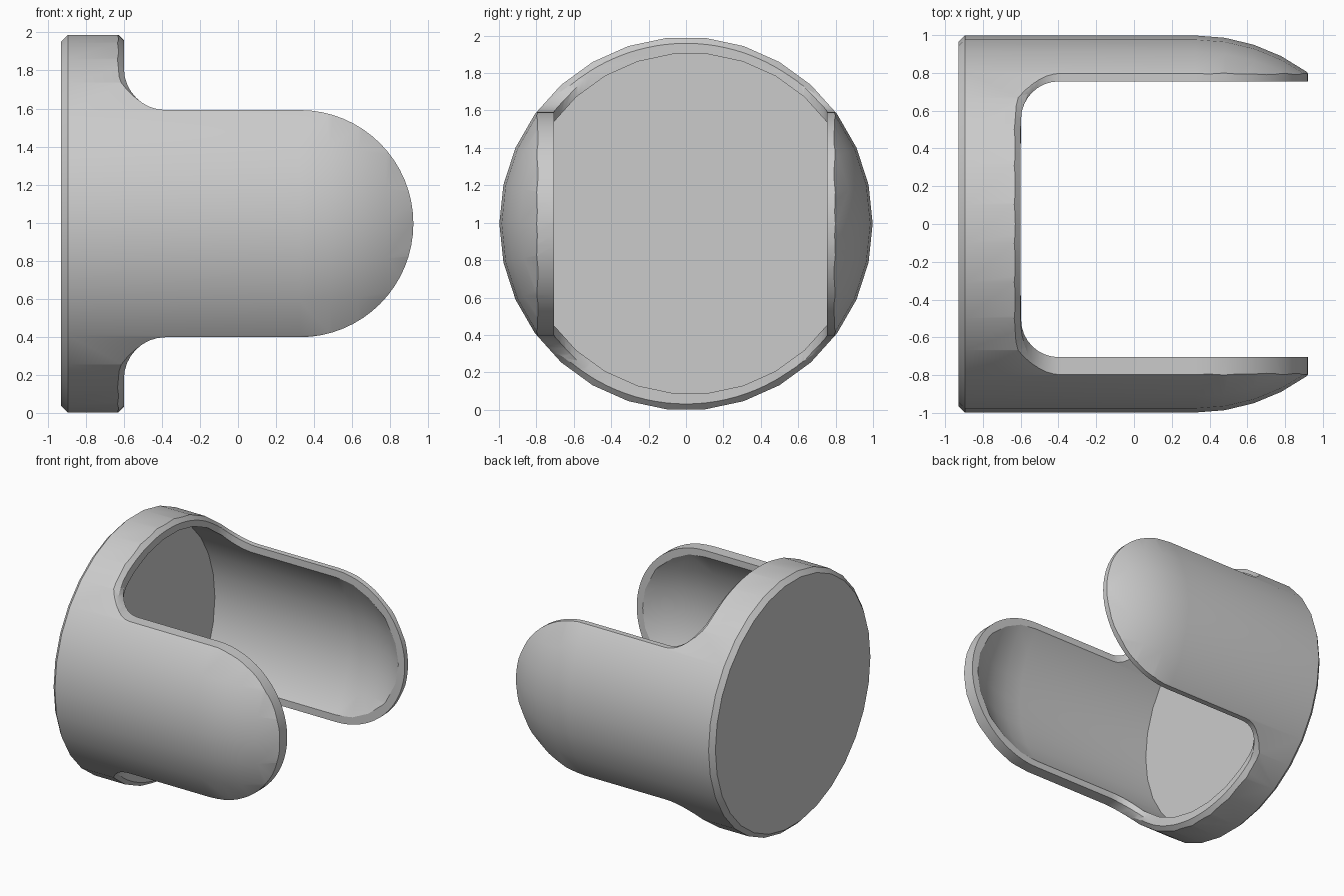
import bpy, bmesh
from math import sin, cos, pi, sqrt, radians

cube = bpy.data.objects.get("Cube")
if cube:
    bpy.data.objects.remove(cube)

AXIS_Z = 0.995      # height of the shell's long axis
OUTER = 0.998       # outer radius
INNER = 0.911       # radius of the hollow
TIP = 0.325         # where the tube turns into a dome
ARM = 0.597         # half width of each arm
FILLET = 0.22       # radius between arm and base rim
RIM = -0.6          # end of the base rim
CORNER = RIM + FILLET

grey = bpy.data.materials.new("plain_grey")
grey.use_nodes = True
grey.diffuse_color = (0.6, 0.6, 0.6, 1)
grey.node_tree.nodes["Principled BSDF"].inputs["Base Color"].default_value = (0.6, 0.6, 0.6, 1)


def finish(name, bm):
    bmesh.ops.remove_doubles(bm, verts=bm.verts, dist=1e-5)
    bmesh.ops.recalc_face_normals(bm, faces=bm.faces)
    mesh = bpy.data.meshes.new(name)
    bm.to_mesh(mesh)
    bm.free()
    mesh.materials.append(grey)
    obj = bpy.data.objects.new(name, mesh)
    bpy.context.collection.objects.link(obj)
    return obj


def domed_tube(name, start, radius, y):
    """Lathe a profile about the x axis and close it with a round dome."""
    dome = [(TIP + radius * sin(a), radius * cos(a)) for a in (i * pi / 20 for i in range(10))]
    profile = start + dome + [(TIP + radius, 0)]
    bm = bmesh.new()
    verts = [bm.verts.new((x, y + r, AXIS_Z)) for x, r in profile]
    edges = [bm.edges.new(pair) for pair in zip(verts, verts[1:])]
    bmesh.ops.spin(bm, geom=verts + edges, cent=(0, y, AXIS_Z), axis=(1, 0, 0),
                   angle=2 * pi, steps=30, use_merge=False)
    return finish(name, bm)


def prism(name, points, along):
    """Extrude a flat outline of 3D points by a vector."""
    bm = bmesh.new()
    face = bm.faces.new([bm.verts.new(p) for p in points])
    new = bmesh.ops.extrude_face_region(bm, geom=[face])["geom"]
    bmesh.ops.translate(bm, vec=along, verts=[v for v in new if isinstance(v, bmesh.types.BMVert)])
    return finish(name, bm)


def combine(obj, other, operation):
    mod = obj.modifiers.new(operation, 'BOOLEAN')
    mod.operation, mod.object, mod.solver = operation, other, 'EXACT'
    bpy.context.view_layer.objects.active = obj
    bpy.ops.object.modifier_apply(modifier=mod.name)
    bpy.data.objects.remove(other)


# Closed outer body, chamfered at the base, and its hollow
shell = domed_tube("cup_with_two_arms", [(-0.93, 0), (-0.93, OUTER - 0.035), (-0.895, OUTER)], OUTER, 0)
hollow = domed_tube("hollow_cutter", [(-0.855, 0), (-0.855, INNER)], INNER, 0.023)
combine(shell, hollow, 'DIFFERENCE')

# Side outline: full base, filleted into rounded arms
half = [(-1.2, 1.2), (RIM, 1.2)]
half += [(CORNER - FILLET * cos(a), ARM + FILLET - FILLET * sin(a))
         for a in (i * pi / 16 for i in range(9))]
half += [(TIP + ARM * sin(a), ARM * cos(a)) for a in (i * pi / 32 for i in range(16))]
outline = half + [(TIP + ARM, 0)] + [(x, -z) for x, z in reversed(half)]
combine(shell, prism("outline_cutter", [(x, -1.2, AXIS_Z + z) for x, z in outline], (0, 2.4, 0)),
        'INTERSECT')

# Slot between the arms: leaves a narrow flat border facing inward
ROUND = 0.2
slot = [(1.5, -0.705)]
for edge, sign in ((-0.705, 1), (0.755, -1)):
    corner = [(RIM + 0.002 + ROUND * (1 - sin(a)), edge + sign * ROUND * (1 - cos(a)))
              for a in (i * pi / 16 for i in range(9))]
    slot += corner[::sign]
slot.append((1.5, 0.755))
combine(shell, prism("slot_cutter", [(x, y, -0.2) for x, y in slot], (0, 0, 2.4)), 'DIFFERENCE')


def rim_x(z):
    drop = max(-FILLET, min(0, z - ARM - FILLET))
    return CORNER - sqrt(FILLET ** 2 - drop ** 2)


# Tapered chamfer along the outer edge of the upper and lower base rim
for side in (1, -1):
    bm = bmesh.new()
    rings = []
    count = 32
    for i in range(count + 1):
        a = radians(-52 + 104 * i / count)
        d = 0.034 * min(1, max(0.06, (cos(a) - ARM - 0.02) / 0.15))
        low = OUTER - 0.006 - d
        x = rim_x(OUTER * cos(a))
        front = rim_x(low * cos(a)) + 0.006
        section = [(x - d - 0.004, OUTER + 0.004), (front, low), (front, 1.03)]
        rings.append([bm.verts.new((px, r * sin(a), AXIS_Z + side * r * cos(a)))
                      for px, r in section])
    for p, q in zip(rings, rings[1:]):
        for k in range(3):
            m = (k + 1) % 3
            bm.faces.new((p[k], p[m], q[m], q[k]))
    bm.faces.new(rings[0])
    bm.faces.new(rings[-1])
    combine(shell, finish("chamfer_cutter", bm), 'DIFFERENCE')

# Smooth curved surfaces, crisp rims
bpy.ops.object.select_all(action='DESELECT')
shell.select_set(True)
bpy.context.view_layer.objects.active = shell
bpy.ops.object.shade_smooth_by_angle(angle=radians(28))
